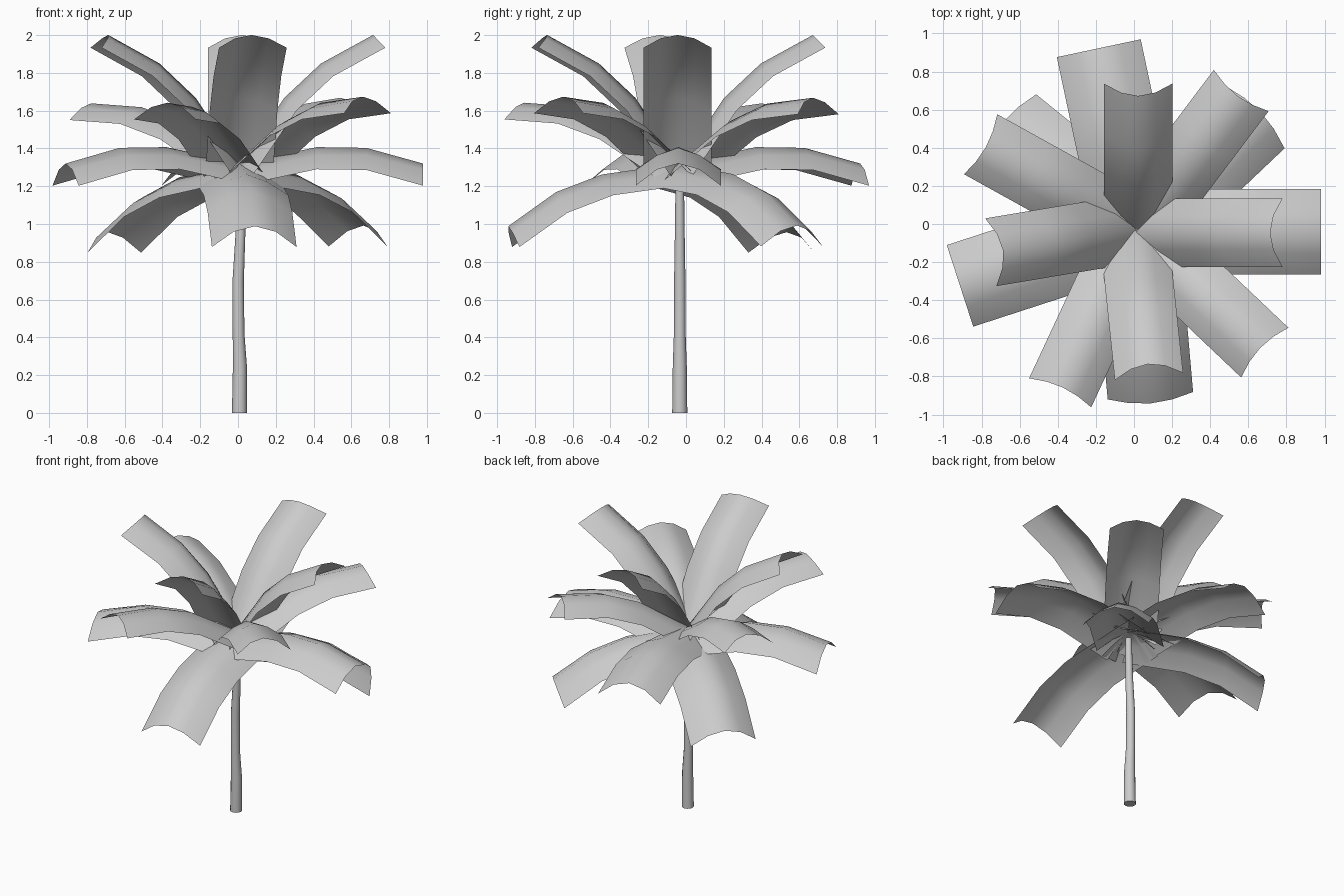
import bpy
import bmesh
import math
from mathutils import Matrix, Vector

if "Cube" in bpy.data.objects:
    bpy.data.objects.remove(bpy.data.objects["Cube"], do_unlink=True)

CROWN = Vector((0.01, -0.033, 1.32))

grey = bpy.data.materials.new("plain_grey")
grey.use_nodes = True
colour = (0.6, 0.6, 0.6, 1)
grey.diffuse_color = colour
grey.node_tree.nodes["Principled BSDF"].inputs["Base Color"].default_value = colour


def finish(bm, name):
    mesh = bpy.data.meshes.new(name)
    bm.to_mesh(mesh)
    bm.free()
    mesh.materials.append(grey)
    obj = bpy.data.objects.new(name, mesh)
    bpy.context.collection.objects.link(obj)
    bpy.ops.object.select_all(action="DESELECT")
    obj.select_set(True)
    bpy.context.view_layer.objects.active = obj
    bpy.ops.object.shade_smooth_by_angle(angle=math.radians(75))


def bridge(bm, rings, closed):
    for a, b in zip(rings, rings[1:]):
        n = len(a)
        for i in range(n if closed else n - 1):
            j = (i + 1) % n
            bm.faces.new((a[i], a[j], b[j], b[i]))


# Frond: an arched strip along +x, sagging at the tip, with upright cross-sections
# Each station is distance, ridge height, roundness of the arch
STATIONS = [(0, 0, 1.4), (0.42, 0.087, 1.45), (0.69, 0.083, 1.6), (1, 0, 1.9)]


def frond(name, azimuth, tilt, length, width, shift):
    bm = bmesh.new()
    place = (Matrix.Translation(CROWN)
             @ Matrix.Rotation(math.radians(azimuth), 4, "Z")
             @ Matrix.Rotation(math.radians(-tilt), 4, "Y"))
    rings = []
    for x, z, power in STATIONS:
        ring = []
        for i in range(5):
            u = i / 2 - 1
            drop = 0.26 * width * abs(u) ** power
            ring.append(bm.verts.new(place @ Vector((x * length, shift + u * width / 2, z - drop))))
        rings.append(ring[::-1])
    bridge(bm, rings, False)
    # The upper side of the strip faces outwards
    bm.normal_update()
    if sum(f.normal.z for f in bm.faces) < 0:
        bmesh.ops.reverse_faces(bm, faces=bm.faces[:])
    finish(bm, name)


# Tiers: name, width, sideways shift, then azimuth, tilt and length of each frond
TIERS = [
    ("upper_frond", 0.36, -0.012, [(0, 44, 0.98), (90, 44, 0.98), (189.5, 44, 0.98), (276, 44, 0.98)]),
    ("middle_frond", 0.36, 0,
     [(53, 21.5, 0.95), (151, 19.5, 0.955), (245, 19.5, 0.965), (316.5, 21.5, 0.965)]),
    ("level_frond", 0.45, -0.008, [(0, 0, 0.97), (102, 0, 0.975), (198, 0, 0.968)]),
    ("drooping_frond", 0.45, 0, [(43.5, -20, 0.96), (141, -22, 0.97), (275, -20, 0.97)]),
]
for tier, width, shift, fronds in TIERS:
    for k, (azimuth, tilt, length) in enumerate(fronds):
        frond(f"{tier}_{k + 1}", azimuth, tilt, length, width, shift)

# Trunk: slightly wavy tapering tube, given as x, z, radius
bm = bmesh.new()
rings = []
for x, z, r in [(0.008, 0, 0.04), (0.01, 0.25, 0.037), (0.003, 0.42, 0.031),
                (0.001, 0.7, 0.03), (0.013, 0.95, 0.026), (0.02, 1.26, 0.022)]:
    angles = [math.tau * i / 12 for i in range(12)]
    rings.append([bm.verts.new((x + r * math.cos(a), CROWN.y + r * math.sin(a), z)) for a in angles])
bridge(bm, rings, True)
bm.faces.new(rings[0][::-1])
bm.faces.new(rings[-1])
finish(bm, "trunk")
